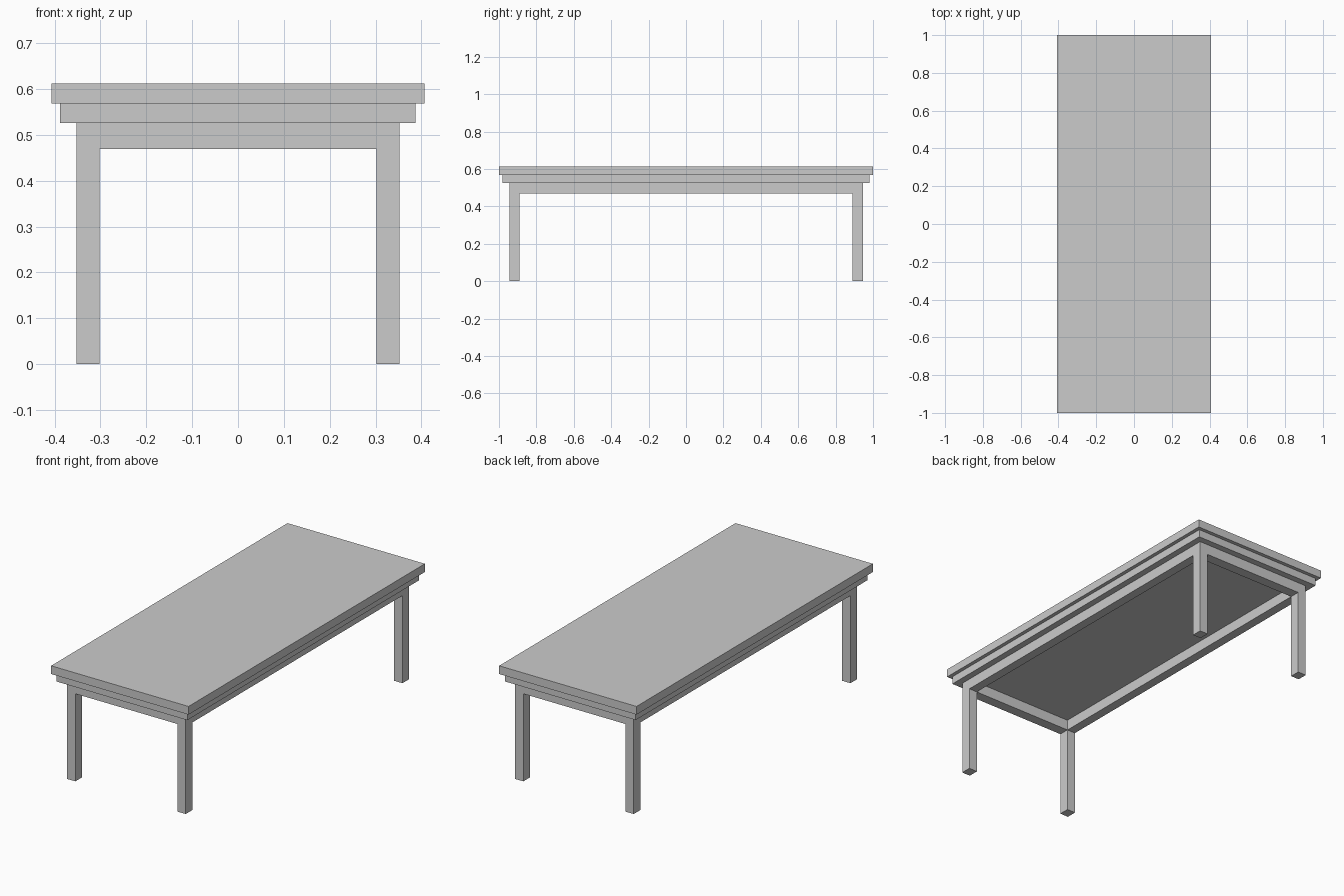
import bpy

if "Cube" in bpy.data.objects:
    bpy.data.objects.remove(bpy.data.objects["Cube"])


def box(name, x0, x1, y0, y1, z0, z1):
    bpy.ops.mesh.primitive_cube_add(
        size=1, location=((x0 + x1) / 2, (y0 + y1) / 2, (z0 + z1) / 2))
    ob = bpy.context.object
    ob.name = name
    ob.scale = (x1 - x0, y1 - y0, z1 - z0)
    bpy.ops.object.transform_apply(location=False, rotation=False, scale=True)
    return ob


X_OUT, X_IN = 0.352, 0.302      # leg outer and inner faces
Y_OUT, Y_IN = 0.945, 0.889
APRON_Z, SLAB_Z, TOP_Z, HEIGHT = 0.469, 0.526, 0.568, 0.612

# Stepped tabletop
box("tabletop", -0.407, 0.407, -1, 1, TOP_Z, HEIGHT)
box("under_top", -0.388, 0.387, -0.982, 0.98, SLAB_Z, TOP_Z)

# Four square legs
for sx, side in ((-1, "left"), (1, "right")):
    for sy, end in ((-1, "front"), (1, "back")):
        xs = sorted((sx * X_IN, sx * X_OUT))
        ys = sorted((sy * Y_IN, sy * Y_OUT))
        box(f"{end}_{side}_leg", *xs, *ys, 0, SLAB_Z)

# Apron rails between the legs
for s, side, end in ((-1, "left", "front"), (1, "right", "back")):
    xs = sorted((s * X_IN, s * X_OUT))
    ys = sorted((s * Y_IN, s * Y_OUT))
    box(f"{side}_apron", *xs, -Y_IN, Y_IN, APRON_Z, SLAB_Z)
    box(f"{end}_apron", -X_IN, X_IN, *ys, APRON_Z, SLAB_Z)
